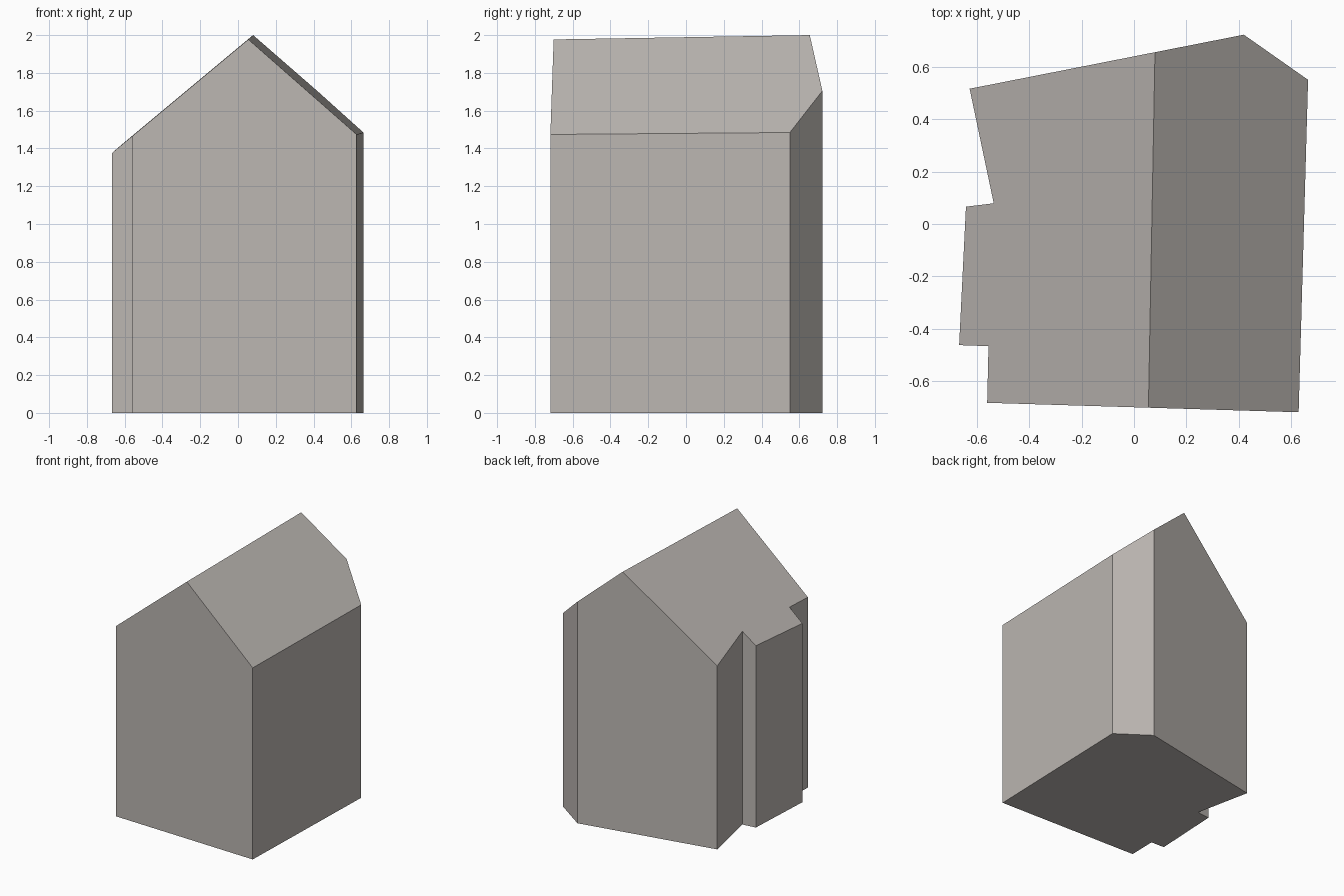
import bpy, bmesh
from mathutils import Vector
from mathutils.geometry import normal

if "Cube" in bpy.data.objects:
    bpy.data.objects.remove(bpy.data.objects["Cube"])

# Outline of the walls, counter-clockwise from the front left corner
FOOTPRINT = [(-0.56, -0.682), (0.628, -0.718), (0.664, 0.55), (0.419, 0.722),
             (-0.627, 0.516), (-0.535, 0.079), (-0.641, 0.066),
             (-0.667, -0.462), (-0.555, -0.466)]

# Ridge line and one eave point on each side define the two roof slopes
RIDGE_A = Vector((0.055, -0.70, 1.977))
RIDGE_B = Vector((0.08, 0.656, 2.0))
EAVES = [Vector((0.628, -0.718, 1.474)), Vector((-0.667, -0.462, 1.376))]
SLOPES = [normal(RIDGE_A, RIDGE_B, e) for e in EAVES]


def roof_height(x, y):
    """Height of the lower of the two roof slopes at a plan position."""
    return min(RIDGE_A.z - (n.x * (x - RIDGE_A.x) + n.y * (y - RIDGE_A.y)) / n.z
               for n in SLOPES)


bm = bmesh.new()
# Floor, raised into a prism
floor = bm.faces.new([bm.verts.new((x, y, 0)) for x, y in FOOTPRINT])
extruded = bmesh.ops.extrude_face_region(bm, geom=[floor], use_keep_orig=True)
top = next(g for g in extruded["geom"] if isinstance(g, bmesh.types.BMFace))
for v in top.verts:
    v.co.z = 1

# Split the top along the ridge, then lift it onto the two slopes
along = RIDGE_B - RIDGE_A
bmesh.ops.bisect_plane(bm, geom=[top] + list(top.edges) + list(top.verts),
                       plane_co=RIDGE_A, plane_no=(along.y, -along.x, 0))
for v in bm.verts:
    if v.co.z > 0.5:
        v.co.z = roof_height(v.co.x, v.co.y)
bmesh.ops.recalc_face_normals(bm, faces=bm.faces)

mesh = bpy.data.meshes.new("house")
bm.to_mesh(mesh)
bm.free()

# Single warm grey
grey = bpy.data.materials.new("warm grey")
grey.diffuse_color = (0.50, 0.47, 0.445, 1)
grey.use_nodes = True
grey.node_tree.nodes["Principled BSDF"].inputs["Base Color"].default_value = grey.diffuse_color
mesh.materials.append(grey)
house = bpy.data.objects.new("house", mesh)
bpy.context.collection.objects.link(house)
